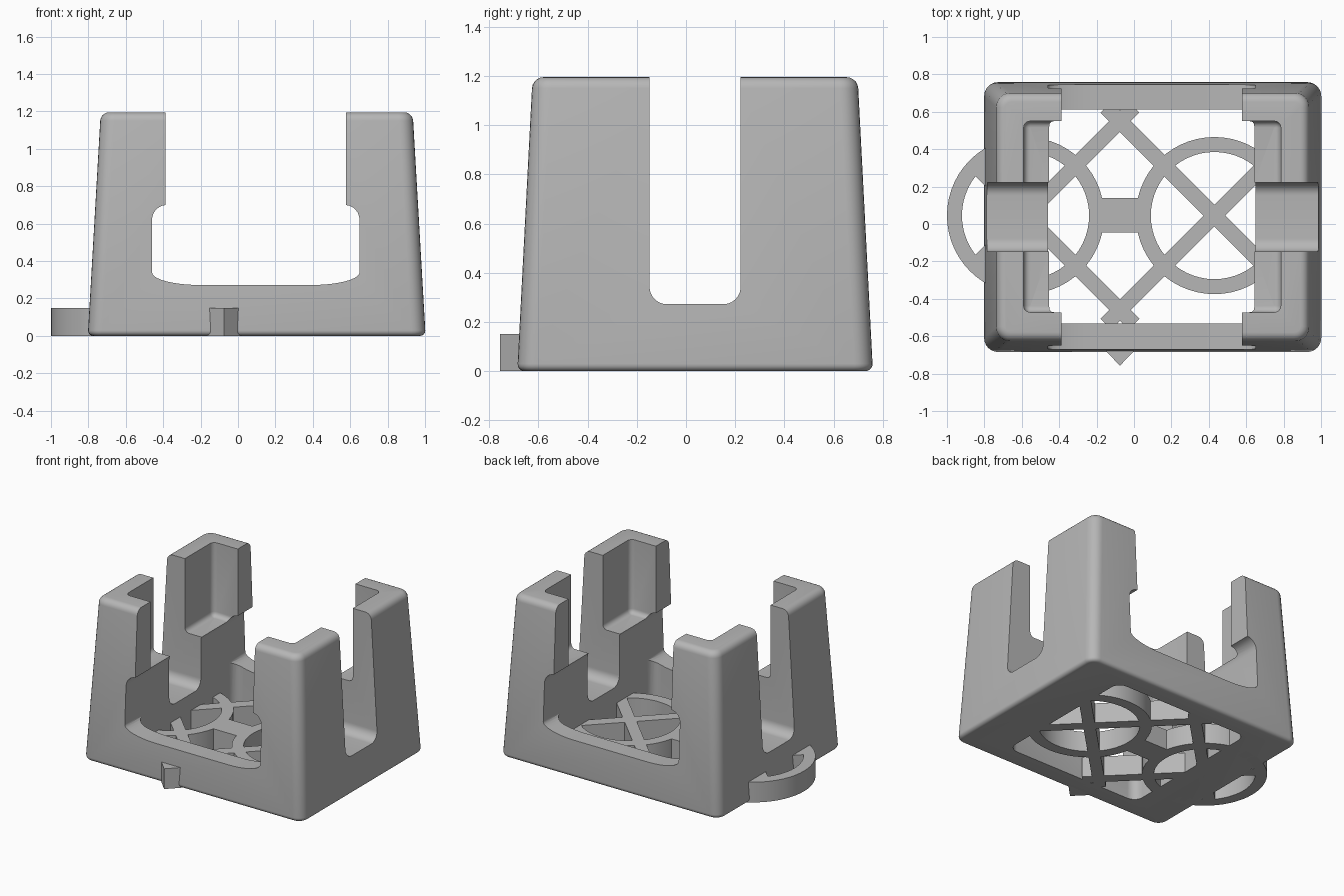
import bpy, bmesh, math
from mathutils import Matrix, Vector

old = bpy.data.objects.get("Cube")
if old:
    bpy.data.objects.remove(old, do_unlink=True)

CX, CY = 0.10, 0.037        # centre of the holder body
HEIGHT, GRID_H = 1.195, 0.15
RING_X = (-0.58, 0.43)      # ring centres
RING_Y, MID_X = 0.045, -0.075

grey = bpy.data.materials.new("plain grey")
grey.use_nodes = True
colour = (0.47, 0.47, 0.47, 1)
grey.diffuse_color = colour
grey.node_tree.nodes["Principled BSDF"].inputs["Base Color"].default_value = colour


def finish(name, bm):
    bmesh.ops.recalc_face_normals(bm, faces=bm.faces)
    mesh = bpy.data.meshes.new(name)
    bm.to_mesh(mesh)
    bm.free()
    mesh.materials.append(grey)
    obj = bpy.data.objects.new(name, mesh)
    bpy.context.collection.objects.link(obj)
    return obj


def activate(obj):
    bpy.ops.object.select_all(action='DESELECT')
    obj.select_set(True)
    bpy.context.view_layer.objects.active = obj


def smooth(obj):
    activate(obj)
    bpy.ops.object.shade_smooth_by_angle(angle=math.radians(35))


def bevel(bm, test, width, segments=5):
    edges = [e for e in bm.edges if test(*(v.co for v in e.verts))]
    bmesh.ops.bevel(bm, geom=edges, offset=width, segments=segments,
                    profile=0.5, affect='EDGES', clamp_overlap=True)


def upright(a, b):
    return abs(a.z - b.z) > 0.01


def level(z):
    return lambda a, b: abs(a.z - z) < 1e-4 and abs(b.z - z) < 1e-4


def box(x0, x1, y0, y1, z0, z1):
    bm = bmesh.new()
    size = Vector((x1 - x0, y1 - y0, z1 - z0))
    mid = Vector((x0 + x1, y0 + y1, z0 + z1)) / 2
    bmesh.ops.create_cube(bm, size=1, matrix=Matrix.Translation(mid) @ Matrix.Diagonal(size).to_4x4())
    return bm


def prism(points, direction):
    """Extrude a closed outline along a direction."""
    bm = bmesh.new()
    face = bm.faces.new([bm.verts.new(p) for p in points])
    out = bmesh.ops.extrude_face_region(bm, geom=[face])
    verts = [g for g in out["geom"] if isinstance(g, bmesh.types.BMVert)]
    bmesh.ops.translate(bm, verts=verts, vec=direction)
    return bm


def arc(cx, cz, rx, rz, start, end, steps=10):
    angles = [math.radians(start + (end - start) * i / steps) for i in range(steps + 1)]
    return [(cx + rx * math.cos(a), cz + rz * math.sin(a)) for a in angles]


def cut(obj, cutter):
    mod = obj.modifiers.new("cut", 'BOOLEAN')
    mod.operation, mod.solver, mod.object = 'DIFFERENCE', 'EXACT', cutter
    cutter.hide_render = True
    activate(obj)
    bpy.ops.object.modifier_apply(modifier=mod.name)
    bpy.data.objects.remove(cutter, do_unlink=True)


# Tapered outer body with rounded edges
bm = box(-0.903, 0.903, -0.723, 0.723, 0, HEIGHT)
for v in bm.verts:
    if v.co.z > 0.5:
        v.co.x *= 0.834 / 0.903
        v.co.y *= 0.661 / 0.723
bevel(bm, upright, 0.075, 6)
bevel(bm, level(HEIGHT), 0.045)
bevel(bm, level(0), 0.03)
bmesh.ops.translate(bm, verts=bm.verts, vec=(CX, CY, 0))
body = finish("holder_body", bm)

# Lower opening, right through the base
bm = box(-0.46, 0.65, -0.532, 0.612, -0.5, 0.6)
bevel(bm, upright, 0.07)
cut(body, finish("lower_opening", bm))

# Upper pocket with rounded floor, leaving ledges inside the posts
bm = box(-0.59, 0.785, -0.472, 0.55, 0.65, 1.5)
bevel(bm, upright, 0.035)
bevel(bm, level(0.65), 0.035)
cut(body, finish("upper_pocket", bm))

# Front and back window, wider below the lips
half = arc(0.30, 0.34, 0.255, 0.068, -90, 0) + arc(0.475, 0.62, 0.08, 0.08, 0, 85, 6)
half += [(0.482, 1.5)]
outline = half + [(-x, z) for x, z in reversed(half)]
cut(body, finish("front_back_window", prism([(x + 0.095, -1.2, z) for x, z in outline], (0, 2.4, 0))))

# Slot through both side walls
half = arc(0.115, 0.342, 0.07, 0.07, -90, 0) + [(0.185, 1.5)]
outline = half + [(-y, z) for y, z in reversed(half)]
cut(body, finish("side_slot", prism([(-1.4, y + CY, z) for y, z in outline], (2.8, 0, 0))))
smooth(body)


# Rings of the floor grid
def ring(name, x):
    bm = bmesh.new()
    section = [bm.verts.new((x + r, RING_Y, z))
               for r, z in ((0.34, 0), (0.42, 0), (0.42, GRID_H), (0.34, GRID_H))]
    edges = [bm.edges.new((section[i], section[(i + 1) % 4])) for i in range(4)]
    bmesh.ops.spin(bm, geom=section + edges, cent=(x, RING_Y, 0), axis=(0, 0, 1),
                   angle=math.tau, steps=56)
    bmesh.ops.remove_doubles(bm, verts=bm.verts, dist=1e-4)
    smooth(finish(name, bm))


# Diagonal bars run from the far side of a ring to the front or back wall
def bar(name, x, sx, sy):
    bm = box(-0.37, 0.82, -0.041, 0.041, 0, GRID_H)
    angle = math.atan2(sy, sx)
    bmesh.ops.transform(bm, verts=bm.verts,
                        matrix=Matrix.Translation((x, RING_Y, 0)) @ Matrix.Rotation(angle, 4, 'Z'))
    finish(name, bm)


for side, x, sx in (("right", RING_X[0], 1), ("left", RING_X[1], -1)):
    ring(side + "_ring", x)
    for end, sy in (("front", -1), ("back", 1)):
        bar(f"{side}_{end}_bar", x, sx, sy)

finish("ring_link", box(-0.18, 0.03, -0.046, 0.138, 0, GRID_H))

# Pointed tab on the front wall
tab = [(MID_X - 0.1, -0.655, 0), (MID_X, -0.757, 0), (MID_X + 0.1, -0.655, 0), (MID_X, -0.56, 0)]
finish("front_tab", prism(tab, (0, 0, GRID_H)))
